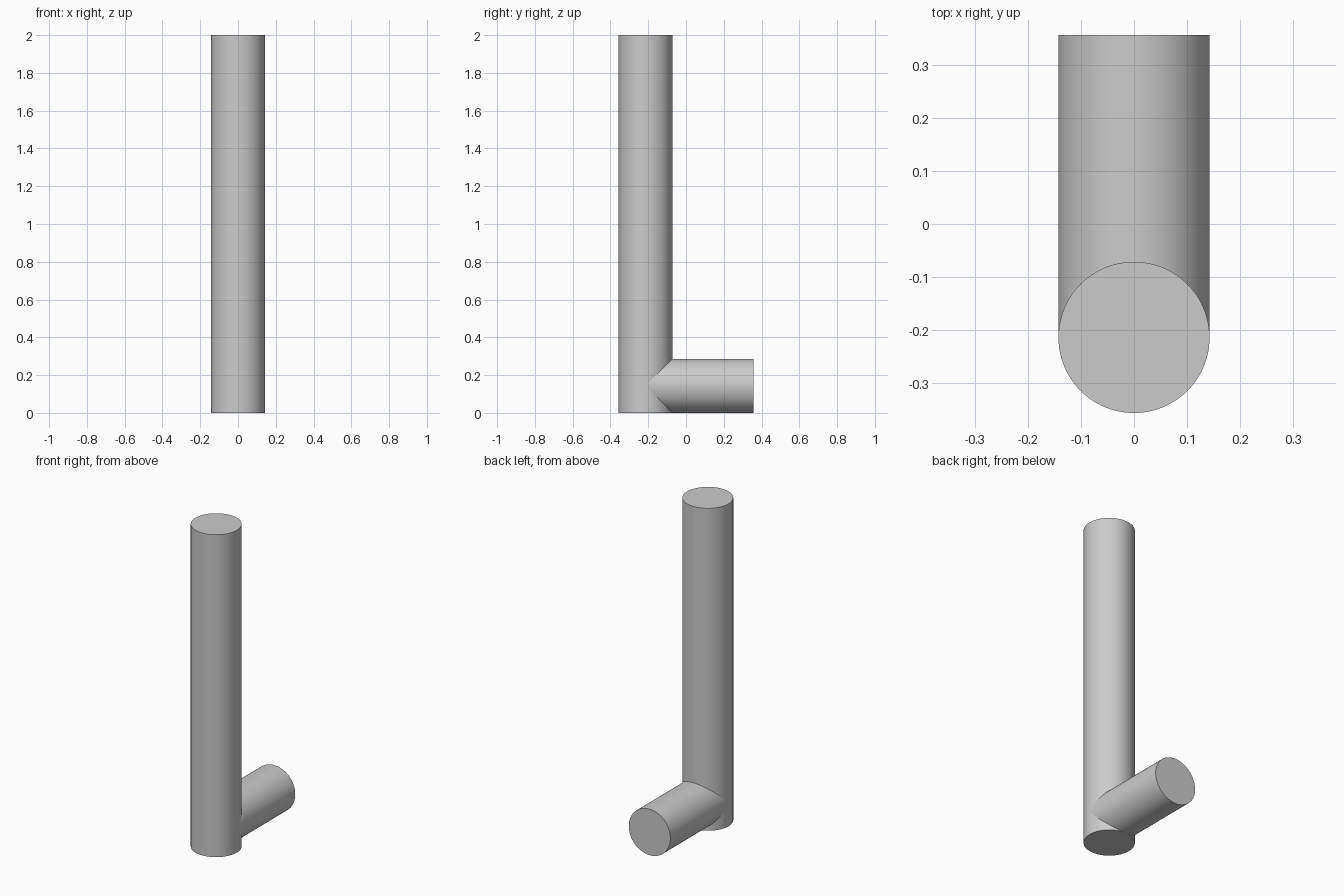
import bpy
import math

if "Cube" in bpy.data.objects:
    bpy.data.objects.remove(bpy.data.objects["Cube"], do_unlink=True)

RADIUS = 1 / 7
POST_Y = -1.5 * RADIUS

# Single grey material
grey = bpy.data.materials.new("plain grey")
grey.use_nodes = True
colour = (0.6, 0.6, 0.6, 1)
grey.diffuse_color = colour
grey.node_tree.nodes["Principled BSDF"].inputs["Base Color"].default_value = colour


def rod(name, length, location, tilt=0):
    """Smooth-sided rod with flat end caps."""
    bpy.ops.mesh.primitive_cylinder_add(
        vertices=96, radius=RADIUS, depth=length,
        location=location, rotation=(tilt, 0, 0))
    obj = bpy.context.object
    obj.name = name
    obj.data.materials.append(grey)
    bpy.ops.object.shade_smooth_by_angle(angle=math.radians(30))
    return obj


# Upright post
rod("upright_post", 2, (0, POST_Y, 1))

# Short branch from the post's axis to the back, flush with the base
branch_length = 4 * RADIUS
rod("rear_branch", branch_length,
    (0, POST_Y + branch_length / 2, RADIUS), math.radians(90))
